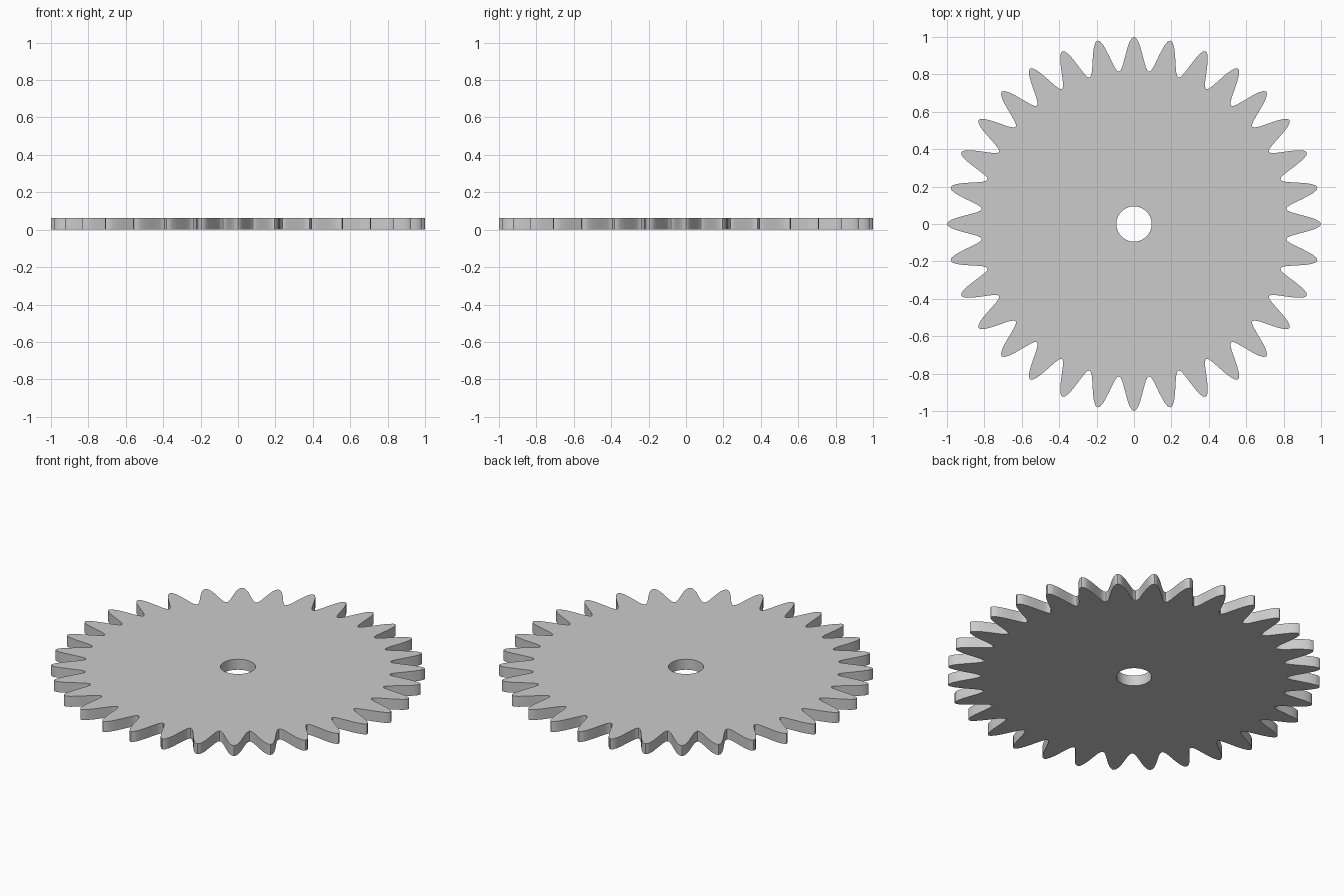
import bpy, bmesh
from math import sin, cos, pi

if "Cube" in bpy.data.objects:
    bpy.data.objects.remove(bpy.data.objects["Cube"])

TEETH, STEPS = 32, 16
N = TEETH * STEPS
HOLE_R, THICK = 0.094, 0.062
MID_R, WAVE = 0.909, 0.091

bm = bmesh.new()


def ring(radius, z):
    """Closed ring of vertices whose radius is a function of angle."""
    angles = [2 * pi * i / N for i in range(N)]
    return [bm.verts.new((radius(a) * cos(a), radius(a) * sin(a), z)) for a in angles]


def bridge(a, b):
    for i in range(N):
        j = (i + 1) % N
        bm.faces.new((a[i], a[j], b[j], b[i]))


def tooth_radius(a):
    return MID_R + WAVE * cos(TEETH * a)


def hole_radius(a):
    return HOLE_R


# Wavy toothed rim and round axle hole, at bottom and top
rings = [ring(tooth_radius, 0), ring(tooth_radius, THICK),
         ring(hole_radius, THICK), ring(hole_radius, 0)]
for k in range(4):
    bridge(rings[k], rings[(k + 1) % 4])
bmesh.ops.recalc_face_normals(bm, faces=bm.faces)

mesh = bpy.data.meshes.new("sprocket_disc")
bm.to_mesh(mesh)
bm.free()
disc = bpy.data.objects.new("sprocket_disc", mesh)
bpy.context.collection.objects.link(disc)

# Smooth walls, crisp flat faces
bpy.context.view_layer.objects.active = disc
disc.select_set(True)
bpy.ops.object.shade_smooth_by_angle(angle=pi / 6)
